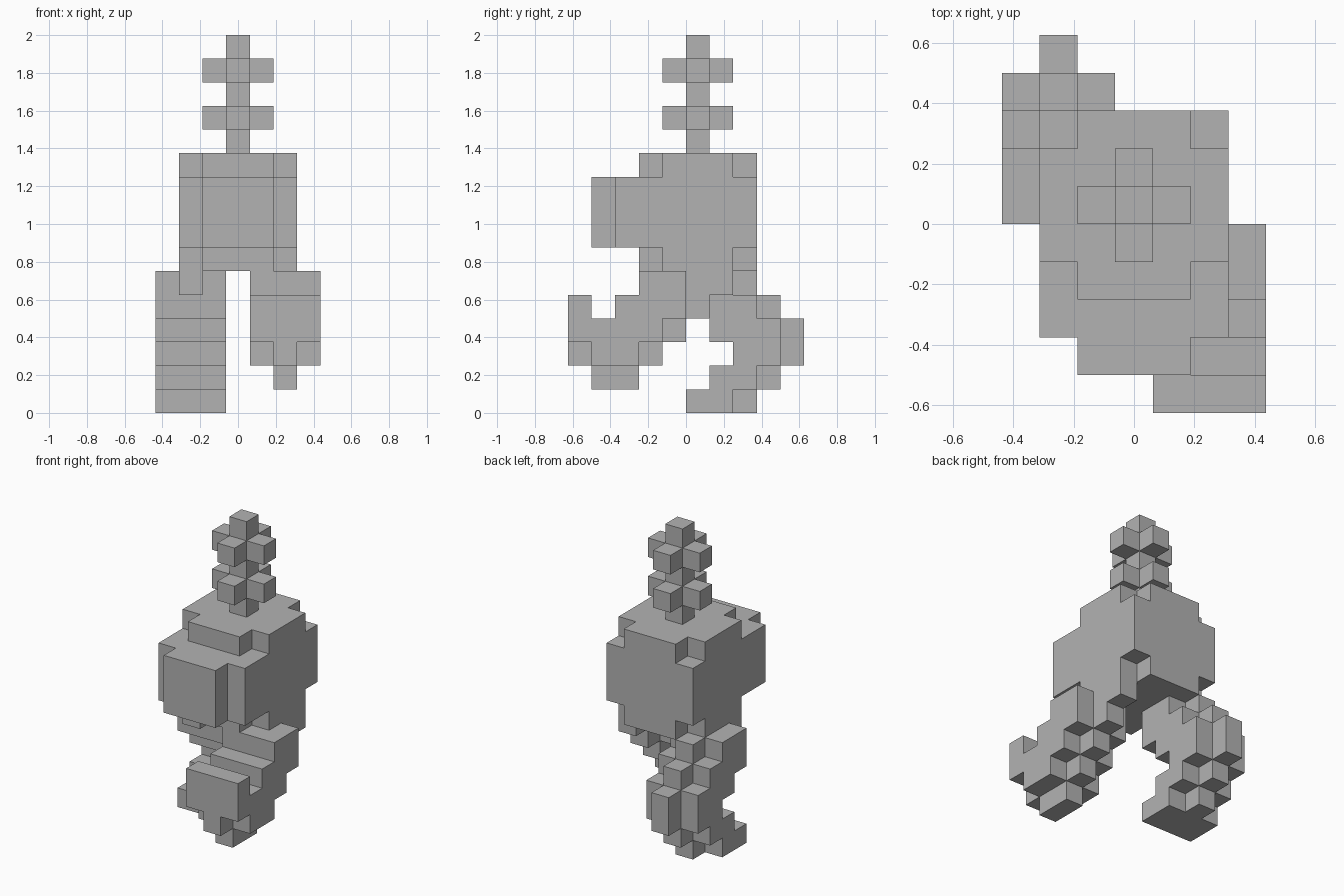
import bpy, bmesh, math
from mathutils import Vector

cube = bpy.data.objects.get("Cube")
if cube:
    bpy.data.objects.remove(cube, do_unlink=True)

UNIT = 0.125
ORIGIN = Vector((-3.5, -5, 0))

stone = bpy.data.materials.new("stone_grey")
stone.use_nodes = True
GREY = (0.45, 0.45, 0.45, 1)
stone.diffuse_color = GREY
stone.node_tree.nodes["Principled BSDF"].inputs["Base Color"].default_value = GREY


def block(x, y, z):
    """Cells of a box, each argument an inclusive (first, last) range."""
    return {(i, j, k) for i in range(x[0], x[1] + 1)
            for j in range(y[0], y[1] + 1)
            for k in range(z[0], z[1] + 1)}


def build(name, cells):
    """Skin a set of cells with outward faces and merge the flat areas."""
    bm = bmesh.new()
    for cell in cells:
        for axis in range(3):
            for side in (0, 1):
                near = list(cell)
                near[axis] += 2 * side - 1
                if tuple(near) in cells:
                    continue
                u, v = (axis + 1) % 3, (axis + 2) % 3
                corners = []
                for du, dv in ((0, 0), (1, 0), (1, 1), (0, 1)):
                    p = Vector(cell)
                    p[axis] += side
                    p[u] += du
                    p[v] += dv
                    corners.append(bm.verts.new((p + ORIGIN) * UNIT))
                bm.faces.new(corners if side else corners[::-1])
    bmesh.ops.remove_doubles(bm, verts=bm.verts, dist=UNIT / 100)
    bmesh.ops.dissolve_limit(bm, angle_limit=math.radians(1),
                             verts=bm.verts, edges=bm.edges)
    mesh = bpy.data.meshes.new(name)
    bm.to_mesh(mesh)
    bm.free()
    mesh.materials.append(stone)
    bpy.context.collection.objects.link(bpy.data.objects.new(name, mesh))


def leg(mid, outer_runs, mid_runs):
    """Three cells wide; runs are (height, first y, last y)."""
    cells = set()
    for z, a, b in outer_runs:
        for x in (mid - 1, mid + 1):
            cells |= block((x, x), (a, b), (z, z))
    for z, a, b in mid_runs:
        cells |= block((mid, mid), (a, b), (z, z))
    return cells


# Torso: bulging chest between stepped top and bottom layers
torso = block((1, 5), (2, 7), (7, 9)) | block((2, 4), (1, 1), (7, 9))
for z in (6, 10):
    torso |= block((1, 5), (4, 6), (z, z)) | block((2, 4), (3, 7), (z, z))
build("torso", torso)

# Neck and head: a post with two crosses
head = block((3, 3), (5, 5), (11, 15))
for z in (12, 14):
    head |= block((2, 4), (5, 5), (z, z)) | block((3, 3), (4, 6), (z, z))
build("neck_and_head", head)

# Raised left leg, striding forward with the toe up
build("left_leg", leg(
    5,
    [(5, 3, 4), (4, 2, 4), (4, 0, 0), (3, 0, 3), (2, 1, 2)],
    [(5, 3, 6), (4, 2, 5), (4, 0, 0), (3, 0, 4), (2, 0, 3), (1, 1, 2)]))

# Standing right leg, bent backward
build("right_leg", leg(
    1,
    [(5, 5, 6), (4, 5, 7), (3, 6, 8), (2, 7, 8), (1, 6, 7), (0, 5, 6)],
    [(5, 4, 7), (4, 5, 8), (3, 6, 9), (2, 7, 9), (1, 6, 8), (0, 5, 7)]))
